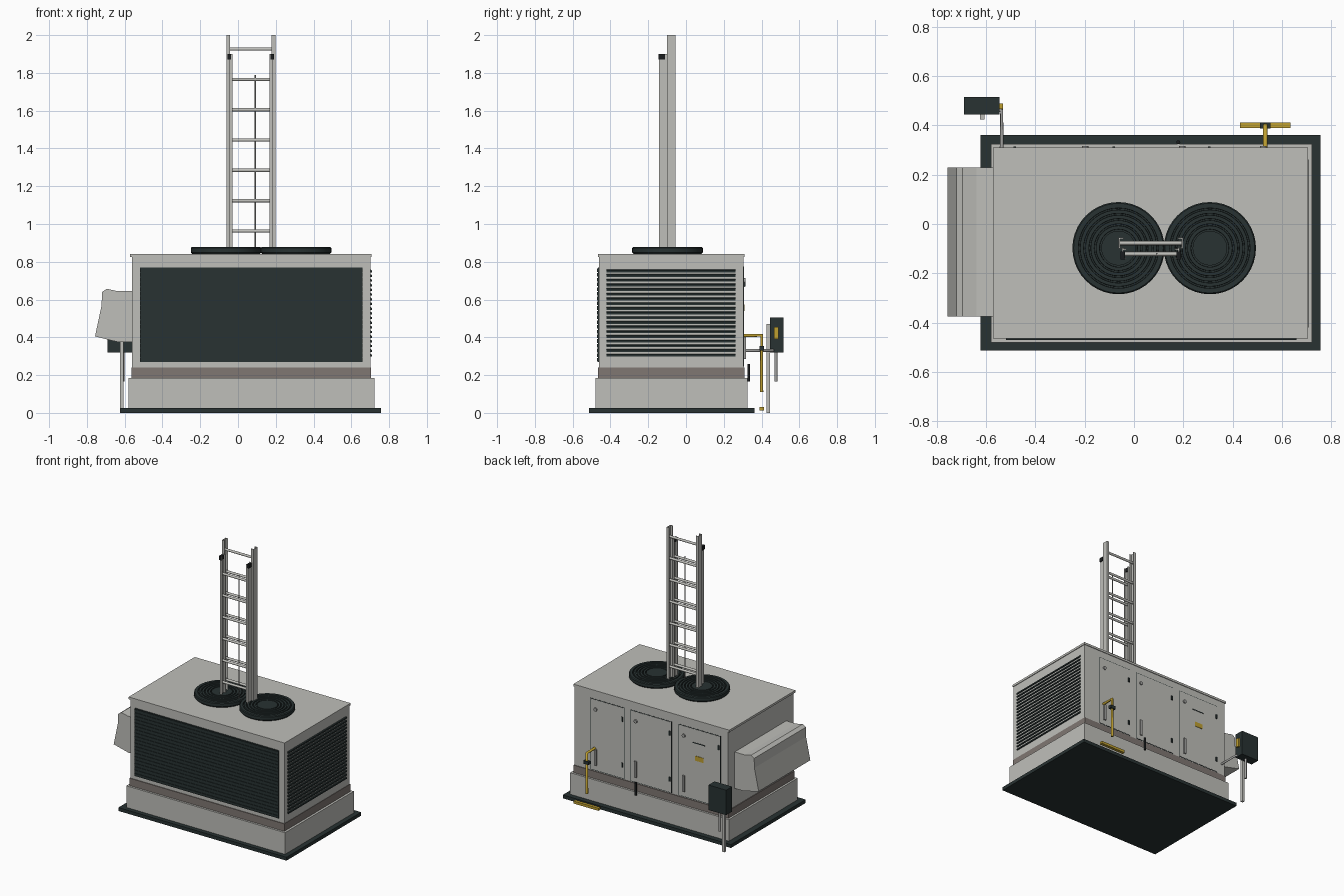
import bpy, bmesh, math
from mathutils import Vector

if "Cube" in bpy.data.objects:
    bpy.data.objects.remove(bpy.data.objects["Cube"])


def material(name, r, g, b):
    m = bpy.data.materials.new(name)
    m.diffuse_color = (r, g, b, 1)
    m.use_nodes = True
    m.node_tree.nodes["Principled BSDF"].inputs["Base Color"].default_value = m.diffuse_color
    return m


GREY = material("light grey", 0.52, 0.52, 0.49)
DARK = material("dark slate", 0.021, 0.032, 0.032)
BROWN = material("brown grey", 0.215, 0.185, 0.17)
STEEL = material("mid grey", 0.36, 0.36, 0.35)
YELLOW = material("yellow", 0.52, 0.35, 0.03)
BLACK = material("black", 0.010, 0.012, 0.013)


def finish(name, bm, mat):
    bmesh.ops.recalc_face_normals(bm, faces=bm.faces)
    me = bpy.data.meshes.new(name)
    bm.to_mesh(me)
    bm.free()
    me.materials.append(mat)
    ob = bpy.data.objects.new(name, me)
    bpy.context.collection.objects.link(ob)
    return ob


def add_box(bm, x0, x1, y0, y1, z0, z1):
    vs = bmesh.ops.create_cube(bm, size=1)["verts"]
    for v in vs:
        v.co = Vector((x1 if v.co.x > 0 else x0, y1 if v.co.y > 0 else y0,
                       z1 if v.co.z > 0 else z0))


def boxes(name, mat, *dims):
    bm = bmesh.new()
    for d in dims:
        add_box(bm, *d)
    return finish(name, bm, mat)


def prism(name, mat, profile, a, b):
    """Extrude a closed (x, z) profile along y."""
    bm = bmesh.new()
    face = bm.faces.new([bm.verts.new((x, a, z)) for x, z in profile])
    ext = bmesh.ops.extrude_face_region(bm, geom=[face])["geom"]
    bmesh.ops.translate(bm, vec=(0, b - a, 0),
                        verts=[g for g in ext if isinstance(g, bmesh.types.BMVert)])
    return finish(name, bm, mat)


def pipe(name, mat, points, radius, sides=10):
    cu = bpy.data.curves.new(name, "CURVE")
    cu.dimensions = "3D"
    cu.bevel_depth = radius
    cu.bevel_resolution = sides // 2 - 2
    cu.use_fill_caps = True
    sp = cu.splines.new("POLY")
    sp.points.add(len(points) - 1)
    for q, p in zip(sp.points, points):
        q.co = (*p, 1)
    cu.materials.append(mat)
    ob = bpy.data.objects.new(name, cu)
    bpy.context.collection.objects.link(ob)
    return ob


def lathe(name, mat, profile, cx, cy, steps=40):
    """Spin an open (radius, z) profile round a vertical axis."""
    bm = bmesh.new()
    vs = [bm.verts.new((cx + r, cy, z)) for r, z in profile]
    es = [bm.edges.new(p) for p in zip(vs, vs[1:])]
    bmesh.ops.spin(bm, geom=vs + es, cent=(cx, cy, 0), axis=(0, 0, 1),
                   angle=math.tau, steps=steps)
    bmesh.ops.remove_doubles(bm, verts=bm.verts, dist=1e-5)
    return finish(name, bm, mat)


# Slab, curb, recessed band, cabinet and roof
boxes("base_slab", DARK, (-0.622, 0.757, -0.513, 0.362, 0, 0.025))
boxes("roof_curb", GREY, (-0.58, 0.722, -0.48, 0.325, 0.025, 0.185))
boxes("recessed_band", BROWN, (-0.565, 0.705, -0.465, 0.31, 0.185, 0.24))
boxes("cabinet", GREY, (-0.56, 0.702, -0.46, 0.305, 0.24, 0.826))
boxes("roof_panel", GREY, (-0.572, 0.707, -0.465, 0.31, 0.824, 0.84))

# Front coil with fine shallow fins
boxes("front_coil", DARK, (-0.52, 0.66, -0.467, -0.455, 0.27, 0.77))
boxes("front_coil_fins", DARK, *[(-0.52, 0.66, -0.471, -0.46, 0.271 + i * 0.025, 0.290 + i * 0.025)
                                 for i in range(20)])

# Side louvers: dark blades with narrow gaps onto the cabinet
for i in range(19):
    z = 0.298 + i * 0.0248
    prism(f"side_louver_{i}", DARK, [(0.70, z), (0.709, z), (0.709, z + 0.010), (0.70, z + 0.016)],
          -0.42, 0.262)

# Fans with ringed guards round a plain centre
for name, cx in (("left", -0.063), ("right", 0.308)):
    cy = -0.098
    lathe(f"{name}_fan_shroud", DARK, [(0.178, 0.84), (0.187, 0.85), (0.187, 0.872), (0.182, 0.878),
                                      (0.176, 0.878), (0.176, 0.866), (0.0, 0.866)], cx, cy)
    for k in range(5):
        r = 0.084 + k * 0.0215
        lathe(f"{name}_guard_ring_{k}", DARK, [(r - 0.008, 0.865), (r - 0.007, 0.878),
                                              (r + 0.007, 0.878), (r + 0.008, 0.865)], cx, cy)
    lathe(f"{name}_fan_hub", DARK, [(0.07, 0.865), (0.07, 0.878), (0, 0.878)], cx, cy)


# Extension ladder: channel rails and rungs for two sections
def ladder(name, xl, xr, w, y0, y1, top, rungs):
    t = 0.005
    rails = []
    for x0, web in ((xl, xl), (xr - w, xr - t)):
        rails += [(web, web + t, y0, y1, 0.84, top),
                  (x0, x0 + w, y0, y0 + t, 0.84, top),
                  (x0, x0 + w, y1 - t, y1, 0.84, top)]
    boxes(f"{name}_rails", GREY, *rails)
    for i in range(rungs):
        y, z = (y0 + y1) / 2, 0.963 + 0.1605 * i
        pipe(f"{name}_rung_{i}", GREY, [(xl + t, y, z), (xr - t, y, z)], 0.009)


ladder("rear_ladder", -0.062, 0.198, 0.02, -0.10, -0.055, 2.0, 7)
ladder("front_ladder", -0.048, 0.184, 0.018, -0.143, -0.10, 1.90, 6)
boxes("ladder_clips", BLACK, (-0.055, -0.037, -0.1445, -0.112, 1.872, 1.901),
      (0.173, 0.19, -0.1445, -0.112, 1.872, 1.901))
pipe("ladder_rope", STEEL, [(0.092, -0.12, 0.862), (0.092, -0.12, 1.79)], 0.0035, 6)

# Intake hood on the left side
prism("intake_hood", GREY, [(-0.56, 0.645), (-0.64, 0.645), (-0.695, 0.657), (-0.72, 0.64),
                            (-0.722, 0.57), (-0.757, 0.405), (-0.635, 0.375), (-0.56, 0.375)],
      -0.375, 0.23)

# Rear access doors with gap outline, handle, knob and hinges
for i, (x0, x1) in enumerate(((0.295, 0.565), (-0.093, 0.236), (-0.495, -0.158))):
    boxes(f"door_gap_{i}", DARK, (x0 - 0.004, x1 + 0.004, 0.30, 0.3062, 0.246, 0.774))
    boxes(f"door_{i}", GREY, (x0, x1, 0.30, 0.3076, 0.25, 0.77))
    hx = x1 - 0.04
    boxes(f"door_handle_{i}", STEEL, (hx - 0.009, hx + 0.009, 0.305, 0.317, 0.285, 0.405))
    pipe(f"door_knob_{i}", STEEL, [(hx, 0.305, 0.70), (hx, 0.316, 0.70)], 0.013, 12)
    boxes(f"door_hinges_{i}", DARK, *[(x0 + 0.005, x0 + 0.016, 0.305, 0.314, z, z + 0.033)
                                     for z in (0.33, 0.67)])
boxes("warning_plate", YELLOW, (-0.36, -0.292, 0.305, 0.311, 0.54, 0.575))
boxes("data_plate", DARK, (-0.37, -0.27, 0.305, 0.310, 0.666, 0.672))

# Electrical disconnect and conduits
boxes("disconnect_box", DARK, (-0.69, -0.545, 0.445, 0.515, 0.32, 0.505))
boxes("disconnect_switch", YELLOW, (-0.546, -0.532, 0.467, 0.49, 0.39, 0.455))
boxes("support_post", GREY, (-0.625, -0.606, 0.425, 0.444, 0, 0.47))
pipe("feed_conduit", STEEL, [(-0.537, 0.30, 0.33), (-0.537, 0.46, 0.33), (-0.56, 0.46, 0.33)], 0.008)
pipe("drop_conduit", STEEL, [(-0.61, 0.476, 0.33), (-0.61, 0.476, 0.165)], 0.008)

# Gas line with shut-off valve and ground bar
pipe("gas_line", YELLOW, [(0.533, 0.30, 0.41), (0.533, 0.40, 0.41), (0.533, 0.40, 0.11)], 0.0095)
boxes("gas_valve", DARK, (0.512, 0.554, 0.388, 0.412, 0.33, 0.353))
boxes("ground_bar", YELLOW, (0.43, 0.635, 0.39, 0.412, 0.013, 0.032))

# Condensate drain
pipe("drain_pipe", BLACK, [(0.18, 0.332, 0.26), (0.18, 0.332, 0.165)], 0.008)

# Smooth the round parts, keeping sharp edges
bpy.ops.object.select_all(action="DESELECT")
for ob in bpy.data.objects:
    if ob.type == "MESH" and ("fan" in ob.name or "guard" in ob.name):
        ob.select_set(True)
        bpy.context.view_layer.objects.active = ob
bpy.ops.object.shade_smooth_by_angle()
